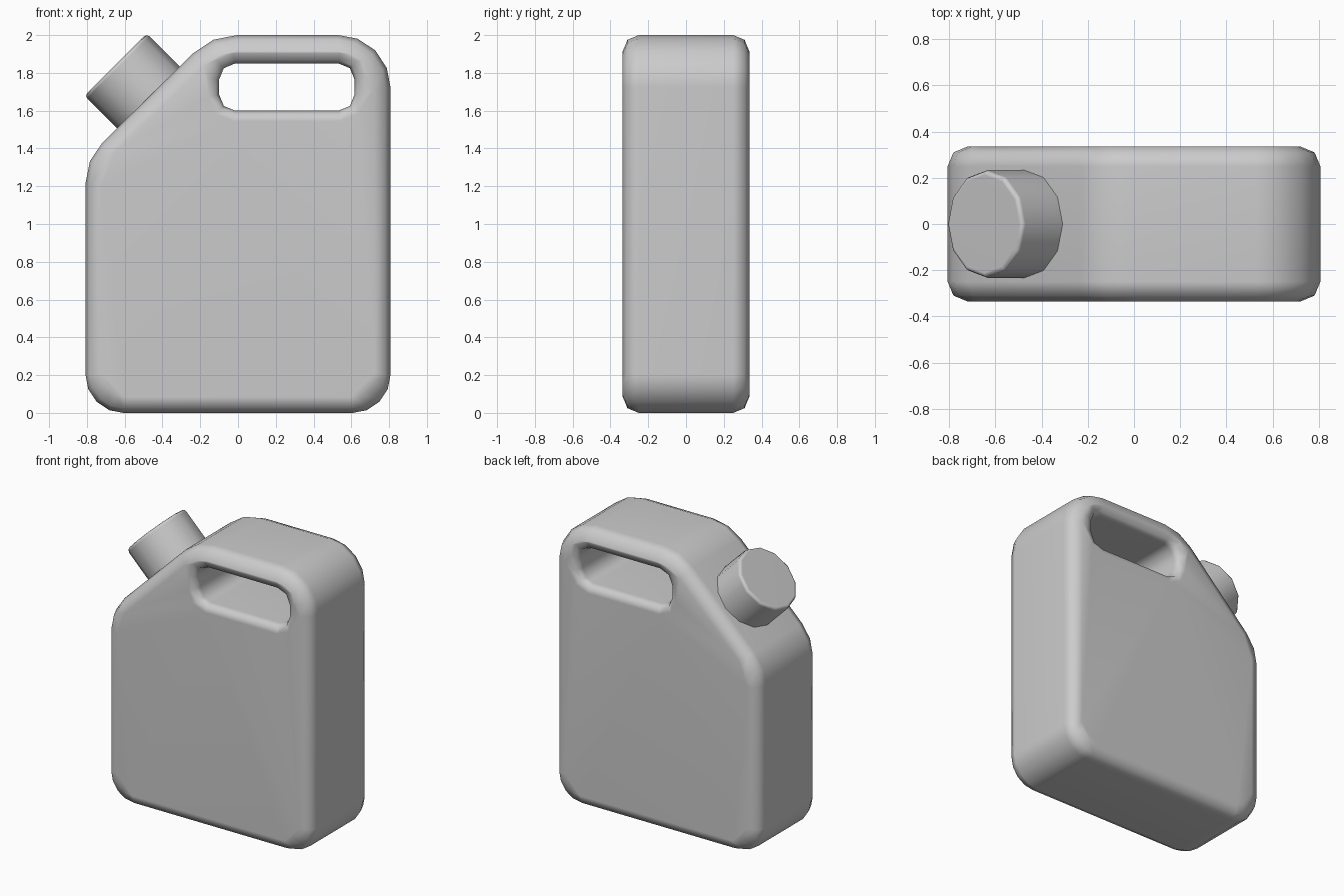
import bpy, bmesh, math
from mathutils import Vector, Matrix

if "Cube" in bpy.data.objects:
    bpy.data.objects.remove(bpy.data.objects["Cube"])


def fillet(corners):
    """Round polygon corners given as (x, z, tangent length, segments)."""
    out, n = [], len(corners)
    for i, (x, z, t, segs) in enumerate(corners):
        p = Vector((x, z))
        a = (Vector(corners[i - 1][:2]) - p).normalized()
        b = (Vector(corners[(i + 1) % n][:2]) - p).normalized()
        w = math.sin(a.angle(b) / 2)  # rational weight giving a true arc
        for k in range(segs + 1):
            u = k / segs
            c0, c1, c2 = (1 - u) ** 2, 2 * u * (1 - u) * w, u * u
            out.append(((p + a * t) * c0 + p * c1 + (p + b * t) * c2) / (c0 + c1 + c2))
    return out


def inset(points, d):
    """Mitred inset of a counter-clockwise outline (negative d grows it)."""
    out, n = [], len(points)
    for i, p in enumerate(points):
        e1 = (p - points[i - 1]).normalized()
        e2 = (points[(i + 1) % n] - p).normalized()
        n1, n2 = Vector((-e1.y, e1.x)), Vector((-e2.y, e2.x))
        out.append(p + (n1 + n2) * d / (1 + n1.dot(n2)))
    return out


def rounded_wall(bm, outline, half, r, sign):
    """Wall across the depth with rounded rims; returns both rim edge loops."""
    k = 1 - math.sqrt(0.5)
    steps = [(r, -half), (r * k, -half + r * k), (0, -half + r)]
    steps += [(d, -y) for d, y in reversed(steps)]
    rings = [[bm.verts.new((p.x, y, p.y)) for p in inset(outline, sign * d)]
             for d, y in steps]
    n = len(outline)
    for a, b in zip(rings, rings[1:]):
        for i in range(n):
            j = (i + 1) % n
            bm.faces.new((a[i], a[j], b[j], b[i]))
    return [[bm.edges.get((ring[i], ring[(i + 1) % n])) for i in range(n)]
            for ring in (rings[0], rings[-1])]


def finish(bm, name, angle):
    bmesh.ops.recalc_face_normals(bm, faces=bm.faces[:])
    mesh = bpy.data.meshes.new(name)
    bm.to_mesh(mesh)
    bm.free()
    obj = bpy.data.objects.new(name, mesh)
    bpy.context.collection.objects.link(obj)
    bpy.ops.object.select_all(action='DESELECT')
    obj.select_set(True)
    bpy.context.view_layer.objects.active = obj
    bpy.ops.object.shade_smooth_by_angle(angle=math.radians(angle))
    wn = obj.modifiers.new("weighted_normals", 'WEIGHTED_NORMAL')
    wn.keep_sharp = True
    return obj


# Container body with slanted shoulder and handle opening
body_outline = fillet([(-0.807, 0, 0.2, 4), (0.807, 0, 0.2, 4),
                       (0.807, 2, 0.275, 4), (-0.14, 2, 0.135, 2),
                       (-0.807, 1.343, 0.125, 2)])
hole_outline = fillet([(-0.1, 1.6, 0.085, 2), (0.617, 1.6, 0.085, 2),
                       (0.617, 1.85, 0.085, 2), (-0.1, 1.85, 0.085, 2)])
bm = bmesh.new()
outer = rounded_wall(bm, body_outline, 0.335, 0.085, 1)
inner = rounded_wall(bm, hole_outline, 0.335, 0.055, -1)
for o, i, ny in zip(outer, inner, (-1, 1)):
    bmesh.ops.triangle_fill(bm, use_beauty=True, edges=o + i, normal=(0, ny, 0))
finish(bm, "container_body", 60)

# Twelve-sided cap standing square on the shoulder
bm = bmesh.new()
axis = Vector((-1, 0, 1)).normalized()
length, sunk = 0.245, 0.06
centre = Vector((-0.475, 0, 1.67)) + axis * (length - sunk) / 2
bmesh.ops.create_cone(bm, cap_ends=True, segments=12, radius1=0.233, radius2=0.233,
                      depth=length + sunk)
rim = [e for e in bm.edges if all(v.co.z > 0 for v in e.verts)]
bmesh.ops.bevel(bm, geom=rim, offset=0.02, segments=2, profile=0.5, affect='EDGES')
bmesh.ops.transform(bm, verts=bm.verts[:],
                    matrix=Matrix.Translation(centre) @ Matrix.Rotation(-math.pi / 4, 4, 'Y'))
finish(bm, "cap", 50)
